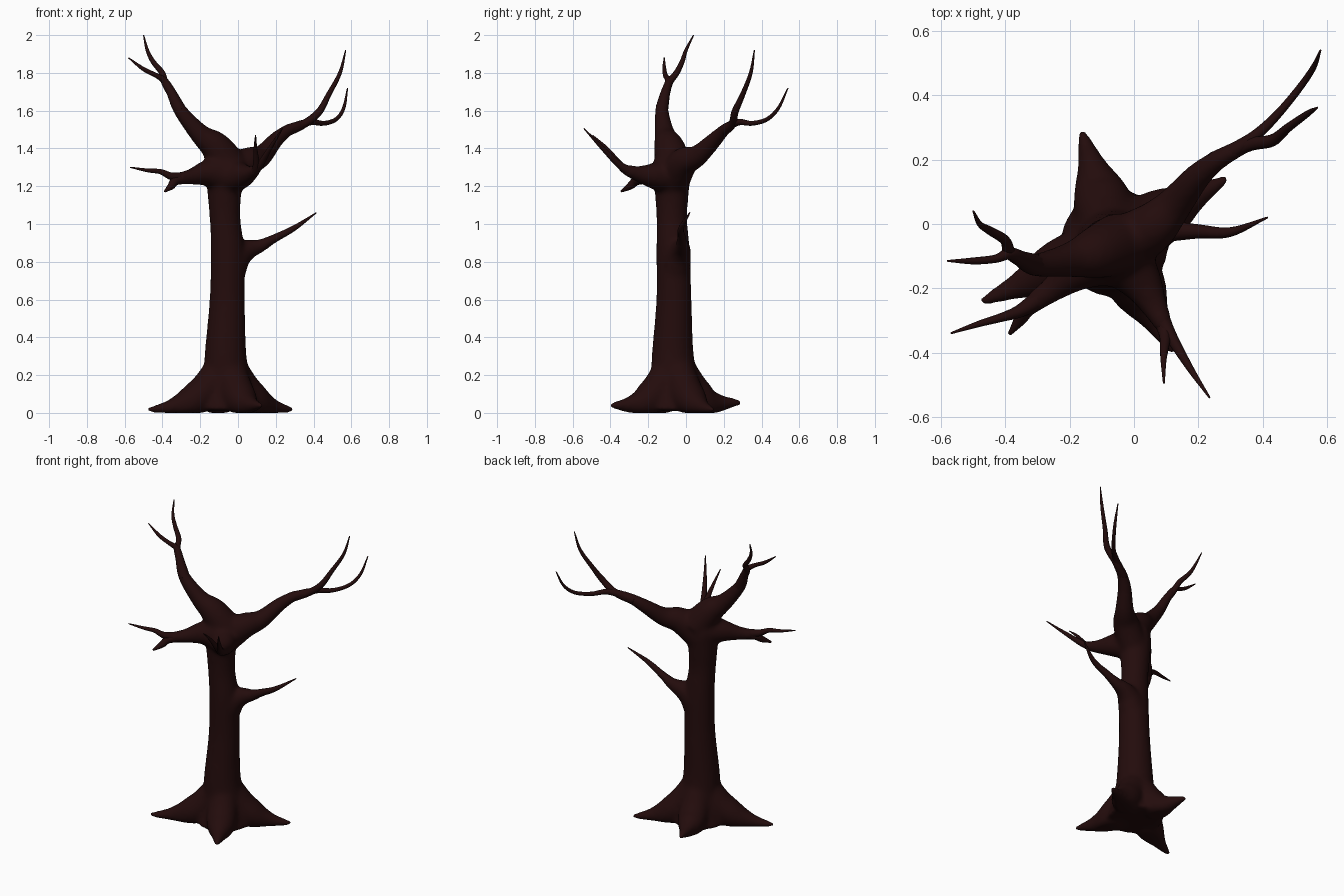
import bpy, bmesh, math
from mathutils import Vector

bark = bpy.data.materials.new("dark_bark")
bark.diffuse_color = (0.017, 0.0036, 0.0036, 1)


def spline(pts, steps=6):
    """Catmull-Rom through (x, y, z, radius) points."""
    p = [Vector(q) for q in pts]
    p = [p[0] * 2 - p[1]] + p + [p[-1] * 2 - p[-2]]
    out = []
    for i in range(1, len(p) - 2):
        a, b, c, d = p[i - 1:i + 3]
        for k in range(steps):
            t = k / steps
            out.append(0.5 * (2 * b + (c - a) * t + (2 * a - 5 * b + 4 * c - d) * t * t
                              + (3 * b - a - 3 * c + d) * t ** 3))
    return out + [p[-2]]


def tube(bm, pts, sides=20):
    """Closed tapering tube along a smooth path."""
    path = spline(pts)
    pos = [q.to_3d() for q in path]
    rings, quat, last = [], None, None
    for i, c in enumerate(pos):
        tan = (pos[min(i + 1, len(pos) - 1)] - pos[max(i - 1, 0)]).normalized()
        quat = tan.to_track_quat('Z', 'Y') if quat is None else last.rotation_difference(tan) @ quat
        last = tan
        ring = []
        for k in range(sides):
            a = math.tau * k / sides
            v = c + quat @ Vector((math.cos(a), math.sin(a), 0)) * max(path[i][3], 0.002)
            v.z = max(v.z, 0)
            ring.append(bm.verts.new(v))
        rings.append(ring)
    for r, s in zip(rings, rings[1:]):
        for k in range(sides):
            j = (k + 1) % sides
            bm.faces.new((r[k], r[j], s[j], s[k]))
    bm.faces.new(rings[0][::-1])
    bm.faces.new(rings[-1])


def make(name, paths, sides):
    bm = bmesh.new()
    for p in paths:
        tube(bm, p, sides)
    bmesh.ops.recalc_face_normals(bm, faces=bm.faces)
    for f in bm.faces:
        f.smooth = True
    me = bpy.data.meshes.new(name)
    bm.to_mesh(me)
    bm.free()
    me.materials.append(bark)
    ob = bpy.data.objects.new(name, me)
    bpy.context.collection.objects.link(ob)
    return ob


# trunk
body = [[(-.06, -.06, .012, .175), (-.06, -.06, .1, .15), (-.062, -.065, .2, .124),
         (-.066, -.07, .33, .11), (-.057, -.064, .6, .094), (-.055, -.068, .85, .09),
         (-.068, -.075, 1.02, .082), (-.072, -.075, 1.16, .09), (-.065, -.075, 1.27, .1),
         (-.05, -.065, 1.37, .07)]]

# roots, flaring from the trunk to each tip
for x, y, z in ((-.165, .295, .052), (-.48, -.245, .016), (.125, -.405, .037), (.295, .145, .016)):
    c, t = Vector((-.06, -.06, 0)), Vector((x, y, 0))
    root = []
    for f, h, r in ((.1, .22, .085), (.25, .125, .092), (.45, .06, .085),
                    (.7, .02 + z * .6, .045), (.88, .005 + z * .95, .026), (1, z, .014)):
        q = c.lerp(t, f)
        root.append((q.x, q.y, h, r))
    body.append(root)

# main limbs
body += [
    [(-.04, -.06, 1.30, .1), (-.12, -.09, 1.41, .082), (-.2, -.112, 1.475, .056),
     (-.305, -.128, 1.60, .038), (-.35, -.11, 1.69, .03), (-.385, -.092, 1.755, .022)],
    [(-.05, -.07, 1.23, .09), (.05, -.015, 1.325, .08), (.125, .06, 1.36, .058),
     (.2, .15, 1.445, .043), (.27, .205, 1.50, .033), (.34, .24, 1.525, .026)],
    [(-.08, -.09, 1.27, .11), (-.17, -.14, 1.268, .07), (-.25, -.20, 1.25, .043),
     (-.32, -.25, 1.242, .033)],
    [(-.06, -.08, 1.255, .11), (.015, -.17, 1.255, .072), (.06, -.25, 1.265, .045),
     (.1, -.33, 1.29, .028)],
    [(-.06, -.07, .68, .08), (-.015, -.05, .81, .078), (.05, -.028, .862, .056),
     (.12, -.02, .885, .037), (.2, -.023, .927, .024)],
]
tree = make("trunk_roots_and_limbs", body, 20)
rm = tree.modifiers.new("fuse", 'REMESH')
rm.mode, rm.voxel_size, rm.use_smooth_shade = 'VOXEL', 0.01, True
sm = tree.modifiers.new("soften", 'SMOOTH')
sm.factor, sm.iterations = 0.5, 26

# twigs growing out of each limb
make("upper_left_twigs", [
    [(-.305, -.128, 1.60, .034), (-.35, -.11, 1.69, .026), (-.387, -.092, 1.755, .019),
     (-.43, -.108, 1.785, .013), (-.5, -.115, 1.82, .011), (-.58, -.115, 1.88, .003)],
    [(-.35, -.11, 1.69, .025), (-.387, -.088, 1.75, .02), (-.402, -.05, 1.8, .016),
     (-.45, -.02, 1.86, .013), (-.48, 0, 1.92, .009), (-.5, .04, 2.0, .003)]], 10)
make("upper_right_twigs", [
    [(.25, .195, 1.488, .03), (.35, .245, 1.53, .022), (.43, .26, 1.595, .019),
     (.48, .30, 1.685, .014), (.54, .343, 1.8, .01), (.57, .362, 1.92, .003)],
    [(.25, .195, 1.488, .03), (.33, .24, 1.525, .023), (.39, .285, 1.54, .017),
     (.455, .35, 1.533, .013), (.52, .43, 1.555, .011), (.56, .49, 1.615, .009),
     (.58, .54, 1.72, .003)]], 10)
make("lower_left_twigs", [
    [(-.27, -.215, 1.245, .034), (-.35, -.268, 1.252, .021), (-.41, -.29, 1.277, .014),
     (-.48, -.31, 1.284, .01), (-.57, -.34, 1.30, .003)],
    [(-.27, -.215, 1.245, .034), (-.33, -.262, 1.23, .025), (-.353, -.295, 1.202, .02),
     (-.387, -.342, 1.173, .006)]], 10)
make("front_twigs", [
    [(.07, -.27, 1.268, .034), (.096, -.335, 1.298, .021), (.092, -.42, 1.40, .01),
     (.093, -.495, 1.47, .003)],
    [(.07, -.27, 1.268, .034), (.112, -.345, 1.307, .02), (.175, -.45, 1.41, .011),
     (.235, -.54, 1.505, .003)]], 10)
make("middle_right_twig", [
    [(.1, -.022, .876, .034), (.2, -.023, .927, .022), (.3, -.025, .98, .015),
     (.415, .02, 1.06, .003)]], 10)
